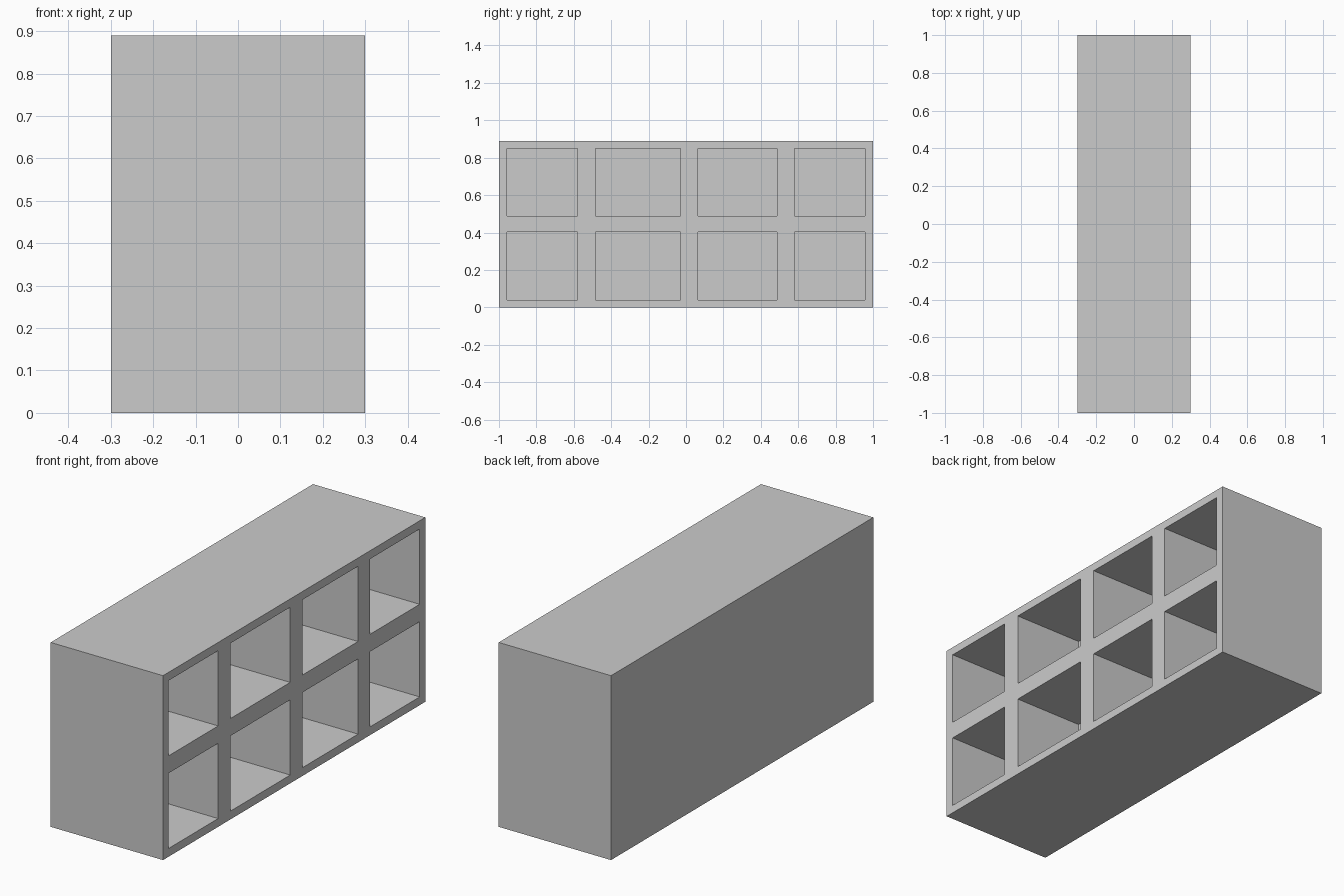
import bpy
import bmesh

if "Cube" in bpy.data.objects:
    bpy.data.objects.remove(bpy.data.objects["Cube"])

HALF_DEPTH = 0.30
RECESS = 0.37
# Panel edges along y and z: every second strip is an opening
Y = [-1, -0.957, -0.58, -0.485, -0.03, 0.065, 0.487, 0.58, 0.957, 1]
Z = [0, 0.04, 0.403, 0.487, 0.85, 0.89]

bm = bmesh.new()

# Open face of the cabinet as a grid of strips and cells
grid = [[bm.verts.new((HALF_DEPTH, y, z)) for z in Z] for y in Y]
faces, openings = [], []
for i in range(len(Y) - 1):
    for j in range(len(Z) - 1):
        f = bm.faces.new((grid[i][j], grid[i + 1][j], grid[i + 1][j + 1], grid[i][j + 1]))
        faces.append(f)
        if i % 2 and j % 2:
            openings.append(f)


def extrude_to(face_list, x):
    """Extrude faces along x until they reach the given plane."""
    out = bmesh.ops.extrude_face_region(bm, geom=face_list)["geom"]
    for v in (e for e in out if isinstance(e, bmesh.types.BMVert)):
        v.co.x = x


# Solid body: sides, top, bottom and closed back
extrude_to([f for f in faces], -HALF_DEPTH)
front = [f for f in bm.faces if all(v.co.x > HALF_DEPTH - 1e-4 for v in f.verts)]


def is_opening(f):
    c = f.calc_center_median()
    return (any(Y[i] < c.y < Y[i + 1] for i in range(1, len(Y) - 1, 2))
            and any(Z[j] < c.z < Z[j + 1] for j in range(1, len(Z) - 1, 2)))


if not front:
    raise RuntimeError("front face missing")

# Eight recessed compartments
for f in [f for f in front if is_opening(f)]:
    extrude_to([f], HALF_DEPTH - RECESS)
    if f.is_valid:
        bm.faces.remove(f)

bmesh.ops.recalc_face_normals(bm, faces=bm.faces[:])
bmesh.ops.dissolve_limit(bm, angle_limit=0.01, verts=bm.verts[:], edges=bm.edges[:])

mesh = bpy.data.meshes.new("cubby_cabinet")
bm.to_mesh(mesh)
bm.free()
cabinet = bpy.data.objects.new("cubby_cabinet", mesh)
bpy.context.collection.objects.link(cabinet)
